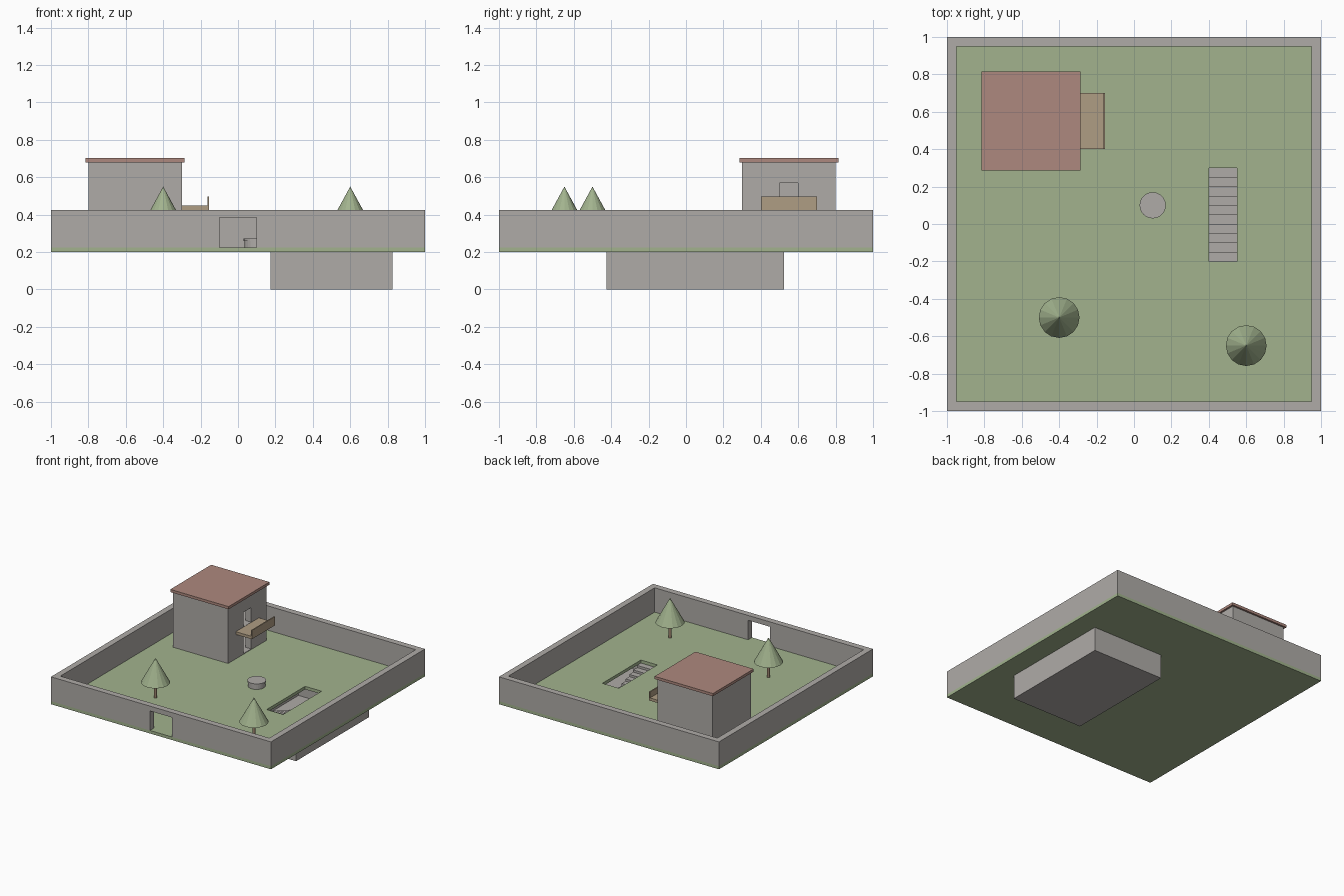
import bpy, bmesh
from mathutils import Matrix, Vector

if "Cube" in bpy.data.objects:
    bpy.data.objects.remove(bpy.data.objects["Cube"], do_unlink=True)


def material(name, rgb):
    m = bpy.data.materials.new(name)
    m.use_nodes = True
    m.diffuse_color = (*rgb, 1)
    bsdf = next(n for n in m.node_tree.nodes if n.type == 'BSDF_PRINCIPLED')
    bsdf.inputs["Base Color"].default_value = (*rgb, 1)
    return m


STONE = material("stone grey", (0.43, 0.41, 0.39))
GRASS = material("grass green", (0.36, 0.45, 0.27))
ROOF = material("roof red", (0.42, 0.25, 0.21))
WOOD = material("pale wood", (0.43, 0.34, 0.23))
BARK = material("bark brown", (0.32, 0.22, 0.15))


def finish(name, bm, mat):
    bmesh.ops.recalc_face_normals(bm, faces=bm.faces)
    mesh = bpy.data.meshes.new(name)
    bm.to_mesh(mesh)
    bm.free()
    if mat:
        mesh.materials.append(mat)
    obj = bpy.data.objects.new(name, mesh)
    bpy.context.collection.objects.link(obj)
    return obj


def box(name, x, y, z, mat=None):
    """Box from (min, max) pairs on each axis."""
    bm = bmesh.new()
    lo, hi = Vector((x[0], y[0], z[0])), Vector((x[1], y[1], z[1]))
    bmesh.ops.create_cube(bm, size=1, matrix=Matrix.Translation((lo + hi) / 2)
                          @ Matrix.Diagonal((*(hi - lo), 1)))
    return finish(name, bm, mat)


def cone(name, x, y, z, r1, r2, sides, mat):
    bm = bmesh.new()
    bmesh.ops.create_cone(bm, cap_ends=True, segments=sides, radius1=r1, radius2=r2,
                          depth=z[1] - z[0],
                          matrix=Matrix.Translation((x, y, sum(z) / 2)))
    return finish(name, bm, mat)


def cut(obj, x, y, z):
    """Carve a box-shaped opening out of an object."""
    cutter = box("cutter", x, y, z)
    cutter.hide_render = True
    mod = obj.modifiers.new("opening", 'BOOLEAN')
    mod.operation, mod.solver, mod.object = 'DIFFERENCE', 'EXACT', cutter
    bpy.context.view_layer.objects.active = obj
    bpy.ops.object.modifier_apply(modifier=mod.name)
    bpy.data.objects.remove(cutter, do_unlink=True)


BASE, GROUND, WALL_TOP = 0.2, 0.225, 0.425

# Lawn slab with the stair opening
lawn = box("lawn", (-1, 1), (-1, 1), (BASE, GROUND), GRASS)
cut(lawn, (0.4, 0.55), (-0.2, 0.3), (0.1, 0.3))

# Perimeter wall with a gate in the front
wall = box("perimeter_wall", (-1, 1), (-1, 1), (GROUND, WALL_TOP), STONE)
cut(wall, (-0.95, 0.95), (-0.95, 0.95), (0.1, 0.6))
cut(wall, (-0.1, 0.1), (-1.1, -0.9), (0.1, 0.385))

# Hollow cellar under the lawn
cellar = box("cellar", (0.175, 0.825), (-0.425, 0.525), (0, BASE), STONE)
cut(cellar, (0.2, 0.8), (-0.4, 0.5), (0.02, 0.3))

# Cellar stairs, going down towards the back
bm = bmesh.new()
profile = [(-0.2, 0.02)]
for i in range(10):
    top = BASE - 0.018 * i
    profile += [(-0.2 + 0.05 * i, top), (-0.15 + 0.05 * i, top)]
profile.append((0.3, 0.02))
side = bm.faces.new([bm.verts.new((0.4, y, z)) for y, z in profile])
new = bmesh.ops.extrude_face_region(bm, geom=[side])["geom"]
bmesh.ops.translate(bm, vec=(0.15, 0, 0),
                    verts=[v for v in new if isinstance(v, bmesh.types.BMVert)])
finish("cellar_stairs", bm, STONE)

# Two-storey house: rooms and a door on each floor
house = box("house", (-0.8, -0.3), (0.3, 0.8), (GROUND, 0.68), STONE)
for floor, ceiling, door_top in ((0.23, 0.42, 0.385), (0.45, 0.66, 0.57)):
    cut(house, (-0.75, -0.35), (0.35, 0.75), (floor, ceiling))
    cut(house, (-0.4, -0.2), (0.5, 0.6), (floor, door_top))
box("roof", (-0.815, -0.285), (0.285, 0.815), (0.68, 0.702), ROOF)

# Balcony
box("balcony_floor", (-0.3, -0.163), (0.4, 0.7), (0.425, 0.448), WOOD)
box("balcony_rail", (-0.163, -0.154), (0.4, 0.7), (0.425, 0.497), WOOD)

# Well
cone("well_body", 0.1, 0.1, (GROUND, 0.26), 0.065, 0.065, 24, STONE)
cone("well_lid", 0.1, 0.1, (0.26, 0.273), 0.07, 0.07, 24, STONE)

# Trees
for tag, x, y in (("left", 0.6, -0.65), ("right", -0.4, -0.5)):
    cone("trunk_" + tag, x, y, (GROUND, 0.36), 0.0125, 0.0125, 12, BARK)
    cone("foliage_" + tag, x, y, (0.35, 0.55), 0.109, 0, 16, GRASS)
